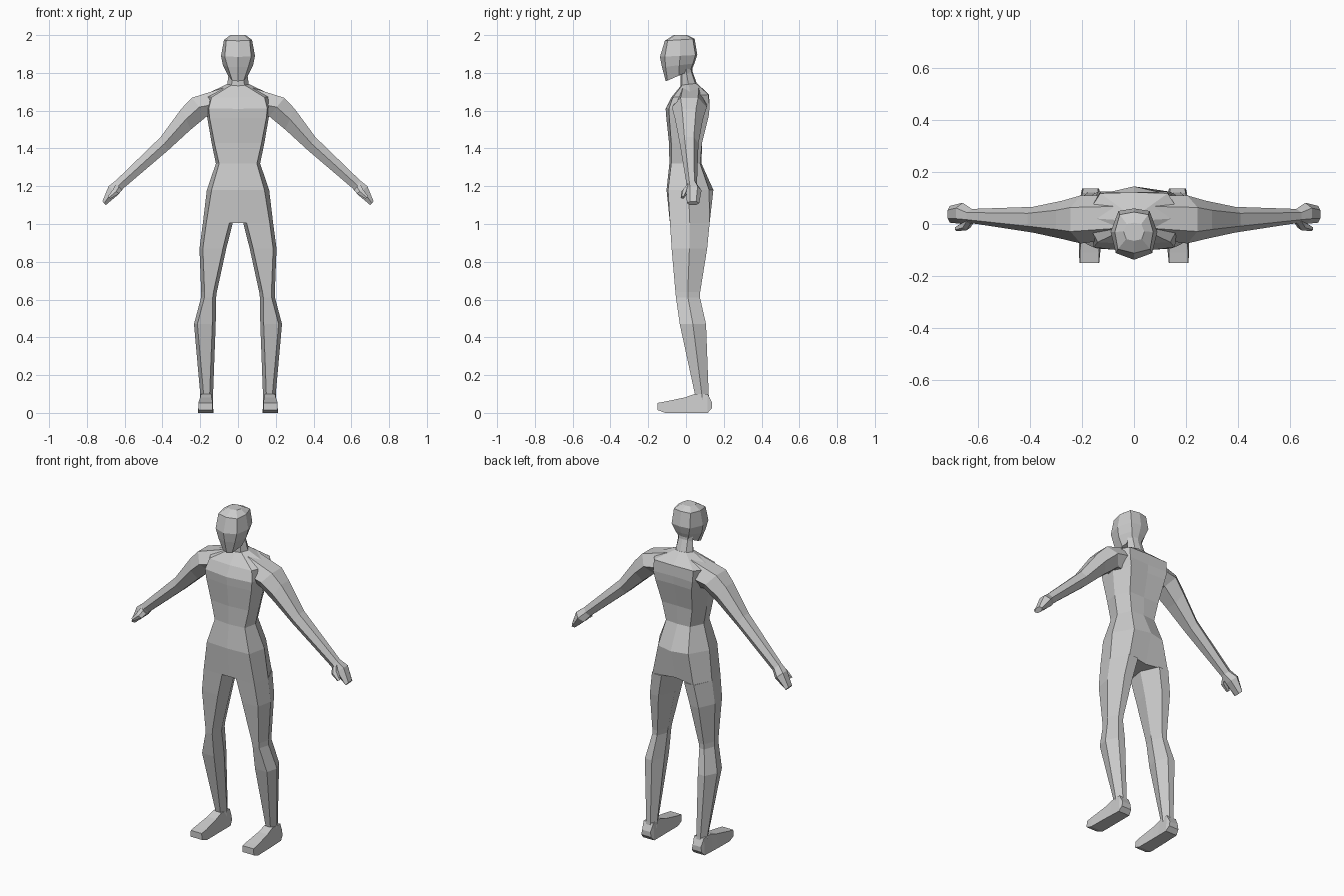
import bpy
import bmesh

cube = bpy.data.objects.get("Cube")
if cube:
    bpy.data.objects.remove(cube, do_unlink=True)

# One plain grey for the whole figure
grey = bpy.data.materials.new("plain_grey")
grey.use_nodes = True
COLOUR = (0.6, 0.6, 0.6, 1.0)
grey.diffuse_color = COLOUR
grey.node_tree.nodes["Principled BSDF"].inputs["Base Color"].default_value = COLOUR


def loft(name, rings):
    """Skin a list of equal-sized point rings and cap both ends, flat shaded."""
    bm = bmesh.new()
    loops = [[bm.verts.new(p) for p in ring] for ring in rings]
    n = len(loops[0])
    for a, b in zip(loops, loops[1:]):
        for i in range(n):
            j = (i + 1) % n
            bm.faces.new((a[i], a[j], b[j], b[i]))
    bm.faces.new(loops[0])
    bm.faces.new(loops[-1])
    bmesh.ops.recalc_face_normals(bm, faces=bm.faces[:])
    mesh = bpy.data.meshes.new(name)
    bm.to_mesh(mesh)
    bm.free()
    mesh.materials.append(grey)
    obj = bpy.data.objects.new(name, mesh)
    bpy.context.collection.objects.link(obj)
    return obj


def body_ring(zf, zb, w, f, wf, cf, b, wb, cb):
    """Symmetric eight-sided ring: centre front, front corner, side, back corner,
    centre back; the height runs from zf at the front to zb at the back."""
    half = [(0, f), (wf, cf), (w, (cf + cb) / 2), (wb, cb), (0, b)]
    ring = half + [(-x, y) for x, y in reversed(half[1:-1])]
    return [(x, y, zf + (zb - zf) * (y - f) / (b - f)) for x, y in ring]


def leg_ring(z, xi, xo, f, b):
    m = (f + b) / 2
    df, db = 0.018, 0.3 * (xo - xi)
    return [(xi + df, f, z), (xo - df, f, z), (xo, m, z),
            (xo - db, b, z), (xi + db, b, z), (xi, m, z)]


def arm_ring(ux, uz, lx, lz, yf, yb):
    """Six-sided ring between an upper and a lower point of the arm outline."""
    s = 0.25 * (yb - yf)
    mx, mz = (ux + lx) / 2, (uz + lz) / 2
    return [(ux, yf + s, uz), (ux, yb - s, uz), (mx, yb, mz),
            (lx, yb - s, lz), (lx, yf + s, lz), (mx, yf, mz)]


def foot_ring(y, zb, zt, xi, xo, inset):
    return [(xi, y, zb), (xo, y, zb), (xo - inset, y, zt), (xi + inset, y, zt)]


def pair(name, rings):
    """Build a limb on the left and its mirror image on the right."""
    loft("left_" + name, rings)
    loft("right_" + name, [[(-x, y, z) for x, y, z in r] for r in rings])


# Torso from crotch to base of neck
loft("torso", [body_ring(*r) for r in (
    (1.005, 1.005, .186, -.085, .168, -.085, .10, .135, .125),
    (1.18, 1.18, .165, -.103, .14, -.095, .145, .10, .122),
    (1.32, 1.32, .117, -.088, .10, -.078, .082, .08, .075),
    (1.43, 1.43, .14, -.09, .125, -.078, .085, .10, .085),
    (1.56, 1.57, .163, -.104, .15, -.088, .115, .12, .12),
    (1.61, 1.62, .172, -.108, .155, -.09, .12, .13, .125),
    (1.67, 1.685, .19, -.078, .14, -.07, .122, .13, .118),
    (1.735, 1.745, .06, -.025, .035, -.02, .058, .035, .05))])

# Neck
loft("neck", [body_ring(*r) for r in (
    (1.72, 1.735, .058, -.028, .035, -.022, .06, .035, .052),
    (1.78, 1.81, .05, -.028, .03, -.022, .034, .03, .028),
    (1.86, 1.86, .05, -.03, .03, -.022, .034, .03, .028))])

# Head with a chin that tilts down at the front
loft("head", [body_ring(*r) for r in (
    (1.755, 1.815, .052, -.107, .03, -.098, .03, .03, .022),
    (1.83, 1.85, .08, -.127, .055, -.108, .045, .045, .037),
    (1.885, 1.895, .09, -.138, .07, -.112, .06, .06, .05),
    (1.97, 1.98, .074, -.112, .062, -.097, .046, .055, .036),
    (2.0, 2.0, .04, -.065, .03, -.058, .005, .028, .0))])

# Legs
pair("leg", [leg_ring(*r) for r in (
    (1.005, .028, .186, -.085, .125),
    (.87, .062, .204, -.076, .112),
    (.64, .112, .195, -.056, .075),
    (.61, .116, .196, -.053, .074),
    (.47, .118, .233, -.033, .106),
    (.10, .132, .20, .047, .12),
    (.05, .134, .20, .05, .125))])

# Feet, heel to toe
pair("foot", [foot_ring(*r) for r in (
    (.137, .025, .055, .135, .20, .005),
    (.115, .0, .10, .13, .205, .005),
    (.045, .0, .10, .13, .208, .012),
    (-.005, .0, .082, .13, .21, .01),
    (-.11, .0, .06, .13, .212, .004),
    (-.15, .015, .053, .134, .21, .002))])

# Arms with mitten hands
pair("arm", [arm_ring(*r) for r in (
    (.08, 1.72, .10, 1.56, -.06, .11),
    (.245, 1.668, .165, 1.57, -.075, .11),
    (.30, 1.61, .25, 1.50, -.058, .09),
    (.41, 1.46, .37, 1.39, -.033, .066),
    (.645, 1.232, .605, 1.19, .003, .058),
    (.685, 1.20, .635, 1.155, .0, .082),
    (.718, 1.12, .70, 1.10, .005, .07))])

# Thumbs
pair("thumb", [arm_ring(*r) for r in (
    (.645, 1.215, .615, 1.18, .0, .04),
    (.66, 1.185, .63, 1.16, -.024, .015),
    (.69, 1.145, .675, 1.135, -.028, -.008))])
